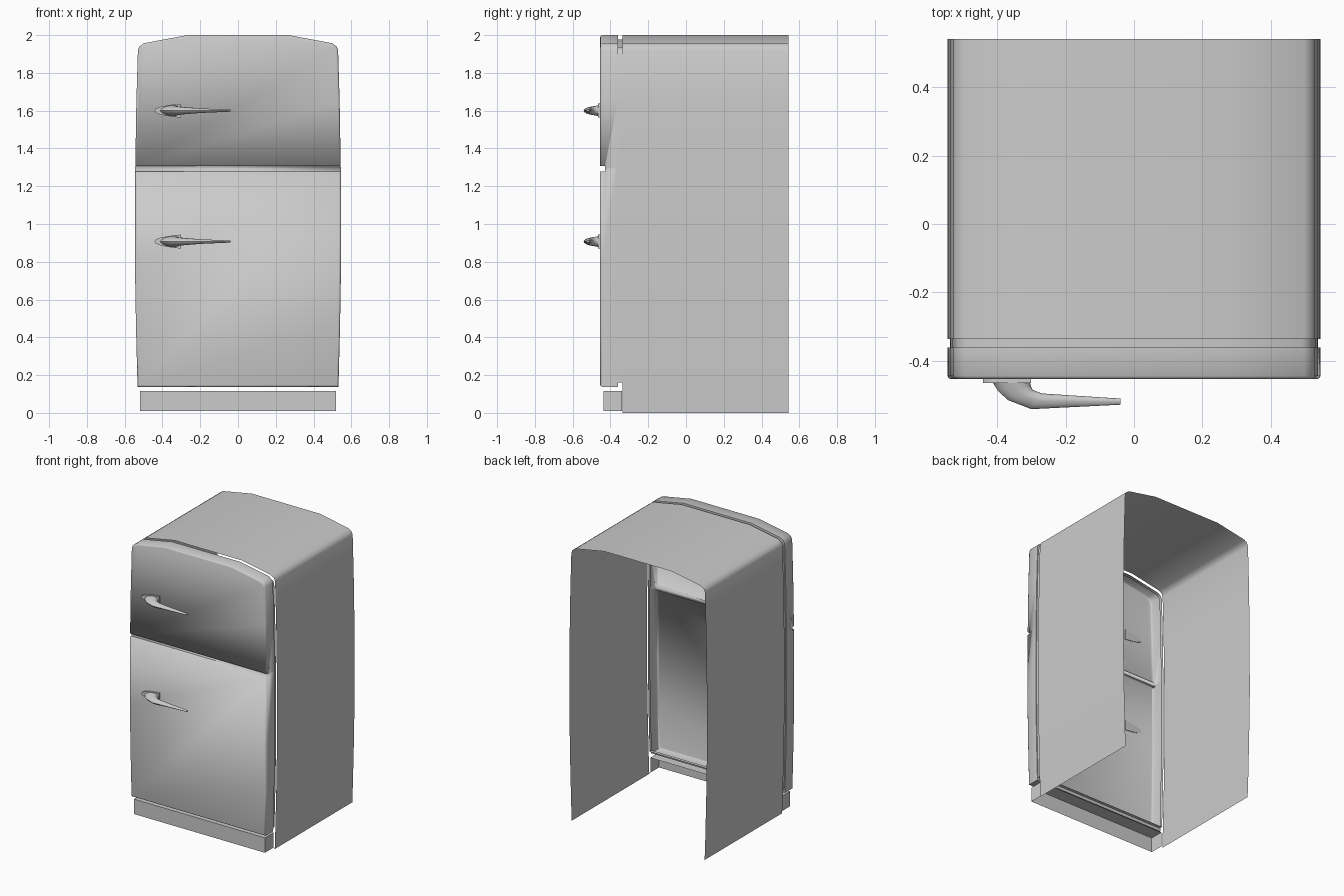
import bpy, bmesh, math

if "Cube" in bpy.data.objects:
    bpy.data.objects.remove(bpy.data.objects["Cube"])

# Right half of the cabinet outline (x, z), bottom to top
HALF = [(.527, 0), (.532, .138), (.540, .45), (.546, .8), (.544, 1.3),
        (.538, 1.65), (.53, 1.92), (.521, 1.941), (.498, 1.957), (.268, 2.0)]


def outline(half):
    return half + [(-x, z) for x, z in reversed(half)]


def finish(name, bm, angle=50):
    bmesh.ops.recalc_face_normals(bm, faces=bm.faces[:])
    me = bpy.data.meshes.new(name)
    bm.to_mesh(me)
    bm.free()
    ob = bpy.data.objects.new(name, me)
    bpy.context.collection.objects.link(ob)
    bpy.ops.object.select_all(action='DESELECT')
    ob.select_set(True)
    bpy.context.view_layer.objects.active = ob
    bpy.ops.object.shade_smooth_by_angle(angle=math.radians(angle))
    return ob


def loft(name, rings, closed=True, caps=True, angle=50):
    bm = bmesh.new()
    loops = [[bm.verts.new(p) for p in r] for r in rings]
    n = len(loops[0])
    for a, b in zip(loops, loops[1:]):
        for i in range(n if closed else n - 1):
            j = (i + 1) % n
            bm.faces.new((a[i], a[j], b[j], b[i]))
    if caps:
        bm.faces.new(loops[0])
        bm.faces.new(loops[-1])
    return finish(name, bm, angle)


def box_bm(x0, x1, y0, y1, z0, z1):
    bm = bmesh.new()
    bmesh.ops.create_cube(bm, size=1)
    for v in bm.verts:
        v.co = (x1 if v.co.x > 0 else x0, y1 if v.co.y > 0 else y0, z1 if v.co.z > 0 else z0)
    return bm


# Cabinet shell: a single sheet, open at front, back and bottom
loft("cabinet_shell", [[(x, y, z) for x, z in outline(HALF)] for y in (-.337, .542)],
     closed=False, caps=False)

# Door front with rounded rim and a stepped gasket behind it
door = outline(HALF[1:])


def door_ring(y, inx, inz):
    cx, cz = 1 - inx / .546, 1 - inz / .931
    return [(x * cx, y, 1.069 + (z - 1.069) * cz) for x, z in door]


doors = loft("doors", [door_ring(-.454, .010, .010), door_ring(-.4515, .004, .004),
                       door_ring(-.445, 0, 0), door_ring(-.361, 0, 0),
                       door_ring(-.361, .007, .022), door_ring(-.337, .007, .022)])

# Groove that separates freezer door and fridge door
cutter = finish("groove_cutter", box_bm(-1, 1, -.6, -.43, 1.278, 1.306))
cutter.hide_render = True
mod = doors.modifiers.new("groove", 'BOOLEAN')
mod.operation = 'DIFFERENCE'
mod.solver = 'EXACT'
mod.object = cutter
bpy.context.view_layer.objects.active = doors
bpy.ops.object.modifier_apply(modifier=mod.name)
bpy.data.objects.remove(cutter)

# Open the back of the doors
bm = bmesh.new()
bm.from_mesh(doors.data)
back = [f for f in bm.faces if all(v.co.y > -.338 for v in f.verts)]
bmesh.ops.delete(bm, geom=back, context='FACES')
bm.to_mesh(doors.data)
bm.free()

# Kick plate, open at the back and underneath
bm = box_bm(-.52, .52, -.437, -.338, .01, .117)
bm.normal_update()
bmesh.ops.delete(bm, geom=[f for f in bm.faces if f.normal.y > .5 or f.normal.z < -.5],
                 context='FACES')
finish("kick_plate", bm, 30)

# Handles: teardrop mounting plate and a tapered curved lever
PLATE = [(-.442, 0), (-.435, .011), (-.41, .021), (-.37, .029), (-.33, .034), (-.302, .037)]
# outer (x, y), inner (x, y), half height
LEVER = [((-.415, -.462), (-.305, -.462), .029), ((-.397, -.490), (-.302, -.474), .025),
         ((-.368, -.516), (-.296, -.486), .022), ((-.300, -.542), (-.270, -.496), .018),
         ((-.200, -.537), (-.195, -.501), .012), ((-.04, -.529), (-.04, -.511), .005)]
for label, hz in (("upper", 1.6), ("lower", .907)):
    shape = PLATE + [(x, -z) for x, z in reversed(PLATE[1:])]
    loft(label + "_handle_plate", [[(x, y, hz + z) for x, z in shape] for y in (-.45, -.466)])
    rings = []
    for (ox, oy), (ix, iy), h in LEVER:
        ring = []
        for k in range(12):
            c, s = math.cos(k * math.pi / 6), math.sin(k * math.pi / 6)
            ring.append(((ox + ix) / 2 + c * (ox - ix) / 2, (oy + iy) / 2 + c * (oy - iy) / 2,
                         hz + h * s * (1 - .35 * c)))
        rings.append(ring)
    loft(label + "_handle_lever", rings)
